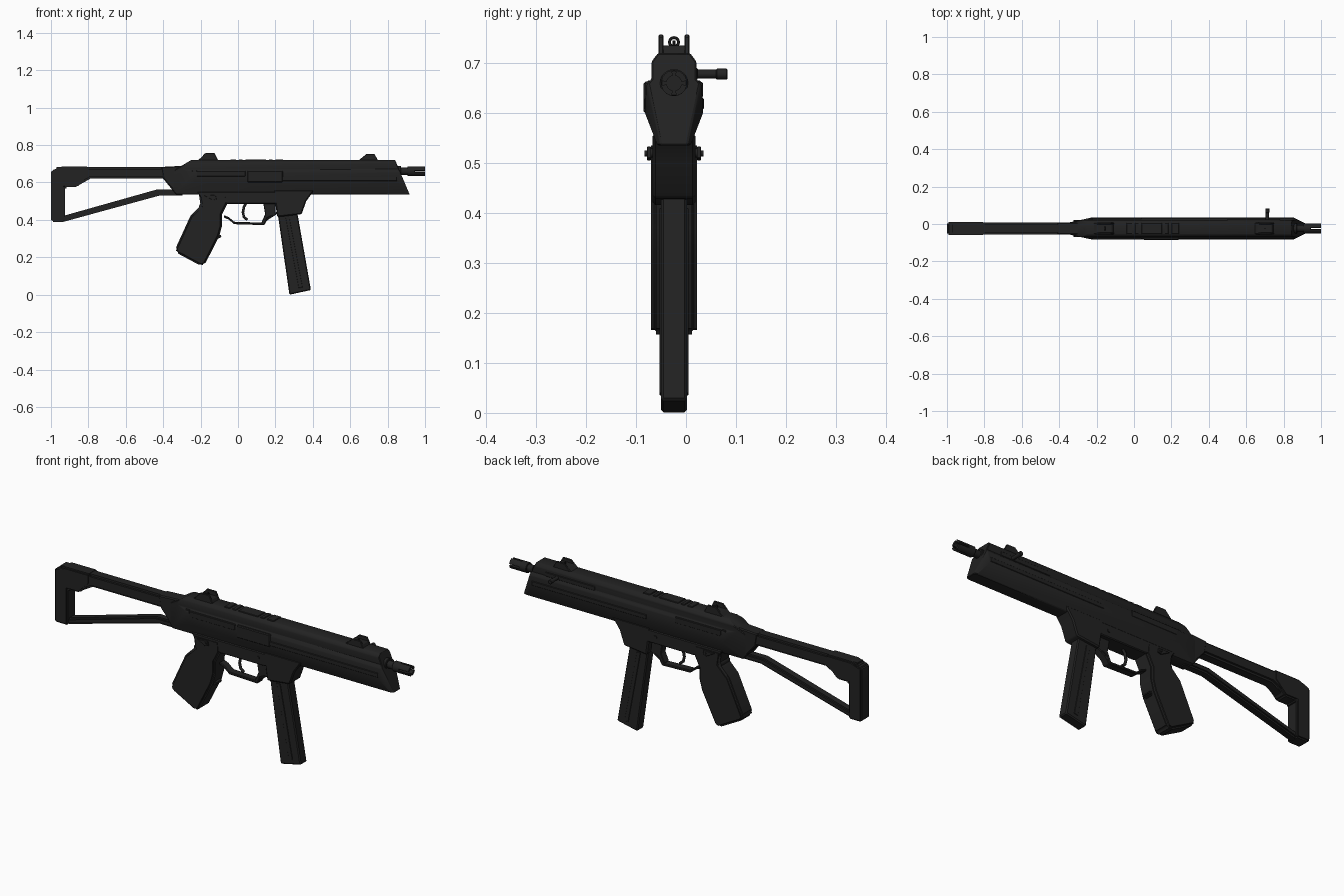
import bpy, bmesh, math
from mathutils import Vector, Matrix

if "Cube" in bpy.data.objects:
    bpy.data.objects.remove(bpy.data.objects["Cube"])

C = -0.024  # centre plane of the model in y


def material(name, v):
    m = bpy.data.materials.new(name)
    m.use_nodes = True
    col = (v, v, v, 1)
    m.diffuse_color = col
    m.node_tree.nodes["Principled BSDF"].inputs["Base Color"].default_value = col
    return m


BLACK = material("matte black", 0.016)


def finish(name, bm, bevel=0.0, seg=1, mat=BLACK):
    bmesh.ops.recalc_face_normals(bm, faces=bm.faces)
    if bevel:
        edges = [e for e in bm.edges if len(e.link_faces) == 2 and e.calc_face_angle() > 0.6]
        bmesh.ops.bevel(bm, geom=edges, offset=bevel, segments=seg, affect='EDGES', clamp_overlap=True)
    me = bpy.data.meshes.new(name)
    bm.to_mesh(me)
    bm.free()
    ob = bpy.data.objects.new(name, me)
    me.materials.append(mat)
    bpy.context.collection.objects.link(ob)
    bpy.ops.object.select_all(action='DESELECT')
    ob.select_set(True)
    bpy.context.view_layer.objects.active = ob
    bpy.ops.object.shade_smooth_by_angle(angle=math.radians(32))
    return ob


def extrude(pts, axis, lo, hi):
    """Polygon in (x, z) pushed along y, or in (y, z) pushed along x."""
    bm = bmesh.new()
    co = (lambda p: (p[0], lo, p[1])) if axis == 'y' else (lambda p: (lo, p[0], p[1]))
    f = bm.faces.new([bm.verts.new(co(p)) for p in pts])
    r = bmesh.ops.extrude_face_region(bm, geom=[f])
    d = (0, hi - lo, 0) if axis == 'y' else (hi - lo, 0, 0)
    bmesh.ops.translate(bm, verts=[v for v in r["geom"] if isinstance(v, bmesh.types.BMVert)], vec=d)
    return bm


def side(name, pts, hw, bevel=0.005, seg=1, c=C):
    return finish(name, extrude(pts, 'y', c - hw, c + hw), bevel, seg)


def box(name, x, y, z, bevel=0.002):
    return finish(name, extrude([(x[0], z[0]), (x[1], z[0]), (x[1], z[1]), (x[0], z[1])], 'y', *y), bevel)


def cylinder(name, r, a, b, n=20, bevel=0.0):
    a, b = Vector(a), Vector(b)
    bm = bmesh.new()
    rot = (b - a).to_track_quat('Z', 'Y').to_matrix().to_4x4()
    bmesh.ops.create_cone(bm, cap_ends=True, segments=n, radius1=r, radius2=r, depth=(b - a).length,
                          matrix=Matrix.Translation((a + b) / 2) @ rot)
    return finish(name, bm, bevel)


def tube(name, pts, r):
    cu = bpy.data.curves.new(name, 'CURVE')
    cu.dimensions = '3D'
    cu.bevel_depth, cu.bevel_resolution, cu.use_fill_caps = r, 2, True
    s = cu.splines.new('POLY')
    s.points.add(len(pts) - 1)
    for p, (x, z) in zip(s.points, pts):
        p.co = (x, C, z, 1)
    cu.materials.append(BLACK)
    ob = bpy.data.objects.new(name, cu)
    bpy.context.collection.objects.link(ob)
    return ob


def cut(bm, co, no):
    g = bm.verts[:] + bm.edges[:] + bm.faces[:]
    bmesh.ops.bisect_plane(bm, geom=g, plane_co=co, plane_no=no, clear_outer=True)
    bmesh.ops.holes_fill(bm, edges=[e for e in bm.edges if e.is_boundary])


# Receiver and handguard: one section, trimmed by slanted planes
half = [(0.032, 0.72), (0.045, 0.703), (0.045, 0.668), (0.056, 0.655), (0.058, 0.6), (0.033, 0.535)]
section = [(C + y, z) for y, z in half] + [(C - y, z) for y, z in reversed(half)]
bm = extrude(section, 'x', -0.5, 1.0)
cut(bm, (0.84, 0, 0.72), (0.185, 0, 0.078))
cut(bm, (-0.25, 0, 0.72), (-0.06, 0, 0.1))
cut(bm, (-0.40, 0, 0.62), (-0.085, 0, -0.07))
for s in (-1, 1):
    cut(bm, (0.87, C + s * 0.05, 0), (0.5, s, 0))
    cut(bm, (-0.22, C + s * 0.06, 0), (-0.22, s, 0))
finish("receiver", bm, 0.003)

# Side ribs, bolt cover and top ribs
for s, n in ((-1, "right"), (1, "left")):
    box(n + "_guard_rib", (0.2, 0.85), sorted((C + s * 0.05, C + s * 0.060)), (0.608, 0.63))
    box(n + "_rear_rib", (-0.22, 0.04), sorted((C + s * 0.04, C + s * 0.058)), (0.632, 0.662))
    box(n + "_rear_pin_plate", (-0.245, -0.22), sorted((C + s * 0.03, C + s * 0.054)), (0.625, 0.665))
box("bolt_cover", (0.05, 0.24), (C - 0.061, C - 0.03), (0.60, 0.663), 0.004)
for x0, x1 in ((-0.04, -0.01), (0.005, 0.025), (0.04, 0.15), (0.165, 0.185), (0.2, 0.24)):
    box("top_rib", (x0, x1), (C - 0.03, C + 0.03), (0.71, 0.724))

# Cocking lever on the left, in its slot
box("lever_slot", (0.5, 0.78), (C + 0.04, C + 0.048), (0.668, 0.69))
cylinder("cocking_lever", 0.009, (0.713, 0.0, 0.678), (0.713, 0.083, 0.678), 14, 0.002)
cylinder("lever_knob", 0.011, (0.713, 0.06, 0.678), (0.713, 0.083, 0.678), 14, 0.002)


# Sights: base, two ears and a ring or post
def sight(name, x0, x1, top):
    side(name + "_base", [(x0, 0.71), (x1, 0.71), (x1 - 0.012, 0.735), (x0 + 0.03, 0.735)], 0.03, 0.002)
    for s in (-1, 1):
        ear = [(x0 + 0.01, 0.715), (x1, 0.715), (x1 - 0.02, top), (x0 + 0.05, top)]
        side(name + "_ear", ear, 0.005, 0.002, c=C + s * 0.026)


sight("rear_sight", -0.225, -0.105, 0.757)
sight("front_sight", 0.635, 0.75, 0.752)
cylinder("front_post", 0.003, (0.7, C, 0.72), (0.7, C, 0.745), 8)
bpy.ops.mesh.primitive_torus_add(location=(-0.155, C, 0.742), rotation=(0, math.pi / 2, 0), major_radius=0.009,
                                 minor_radius=0.003, major_segments=16, minor_segments=6)
bpy.context.object.name = "rear_aperture"
bpy.context.object.data.materials.append(BLACK)

# Barrel and slotted muzzle
Z = 0.66
cylinder("barrel_collar", 0.028, (0.8, C, Z), (0.872, C, Z), 24, 0.003)
cylinder("barrel", 0.019, (0.8, C, Z), (0.93, C, Z))
cylinder("muzzle_base", 0.026, (0.905, C, Z), (0.945, C, Z), 24, 0.002)
for k in range(4):
    arc = [math.radians(90 * k + a) for a in (10, 28, 45, 62, 80)]
    ring = [(0.026, a) for a in arc] + [(0.015, a) for a in reversed(arc)]
    prong = [(C + r * math.cos(a), Z + r * math.sin(a)) for r, a in ring]
    finish("muzzle_prong", extrude(prong, 'x', 0.94, 1.0))

# Lower receiver and magazine well
side("lower_receiver", [(-0.22, 0.55), (0.36, 0.55), (0.34, 0.535), (0.2, 0.485), (-0.05, 0.485), (-0.2, 0.52)],
     0.043, 0.004)
side("magazine_well", [(0.19, 0.56), (0.41, 0.56), (0.39, 0.535), (0.365, 0.5), (0.34, 0.43), (0.21, 0.415),
                       (0.2, 0.485)], 0.043, 0.006)
side("magazine", [(0.21, 0.45), (0.315, 0.45), (0.39, 0.025), (0.275, 0.0)], 0.026, 0.005)
for s in (-1, 1):
    side("magazine_rib", [(0.255, 0.41), (0.275, 0.41), (0.345, 0.04), (0.325, 0.035)], 0.003, 0.001, c=C + s * 0.026)

# Fire selector and cross pins
cylinder("selector_axle", 0.006, (-0.13, C - 0.059, 0.519), (-0.13, C + 0.059, 0.519), 12)
cylinder("front_pin", 0.009, (0.16, C - 0.047, 0.52), (0.16, C + 0.047, 0.52), 12)
for s in (-1, 1):
    lever = [(-0.18, 0.53), (-0.12, 0.533), (-0.115, 0.51), (-0.135, 0.505)]
    side("selector_lever", lever, 0.004, 0.001, c=C + s * 0.05)

# Grip with a finger ridge
side("grip", [(-0.21, 0.545), (-0.06, 0.545), (-0.055, 0.49), (-0.085, 0.43), (-0.085, 0.37), (-0.1, 0.315),
              (-0.178, 0.16), (-0.2, 0.155), (-0.33, 0.225), (-0.335, 0.245), (-0.255, 0.42), (-0.2, 0.475)],
     0.046, 0.016, 3)
side("finger_ridge", [(-0.13, 0.34), (-0.087, 0.315), (-0.09, 0.305), (-0.15, 0.29)], 0.024, 0.004, 2)

# Trigger and guard
tube("trigger", [(0.05, 0.5), (0.032, 0.47), (0.026, 0.44), (0.032, 0.415), (0.05, 0.4)], 0.007)
guard = [(-0.075, 0.425), (-0.05, 0.415), (-0.02, 0.39), (0.14, 0.385), (0.155, 0.41), (0.21, 0.445)]
upper = [(x, z - 0.013) for x, z in reversed(guard)]
side("trigger_guard", guard + upper, 0.02, 0.003)
side("guard_front", [(0.135, 0.49), (0.2, 0.49), (0.2, 0.43), (0.155, 0.41), (0.14, 0.375), (0.125, 0.385),
                     (0.145, 0.43)], 0.02, 0.003)

# Skeleton stock: top bar, butt and lower strut
side("stock_bar", [(-0.98, 0.683), (-0.3, 0.683), (-0.3, 0.62), (-0.79, 0.62), (-0.87, 0.575), (-0.97, 0.575)],
     0.031, 0.010, 2)
side("stock_butt", [(-0.995, 0.665), (-0.94, 0.685), (-0.8, 0.685), (-0.8, 0.635), (-0.86, 0.575), (-0.925, 0.575),
                    (-0.925, 0.39), (-0.997, 0.39), (-1.0, 0.41), (-1.0, 0.655)], 0.035, 0.007, 2)
side("stock_strut", [(-0.95, 0.392), (-0.925, 0.392), (-0.42, 0.53), (-0.29, 0.53), (-0.29, 0.562), (-0.435, 0.562),
                     (-0.925, 0.424), (-0.95, 0.418)], 0.024, 0.008, 2)
side("stock_hinge", [(-0.41, 0.683), (-0.28, 0.69), (-0.28, 0.54), (-0.33, 0.54), (-0.4, 0.62)], 0.033, 0.005)
